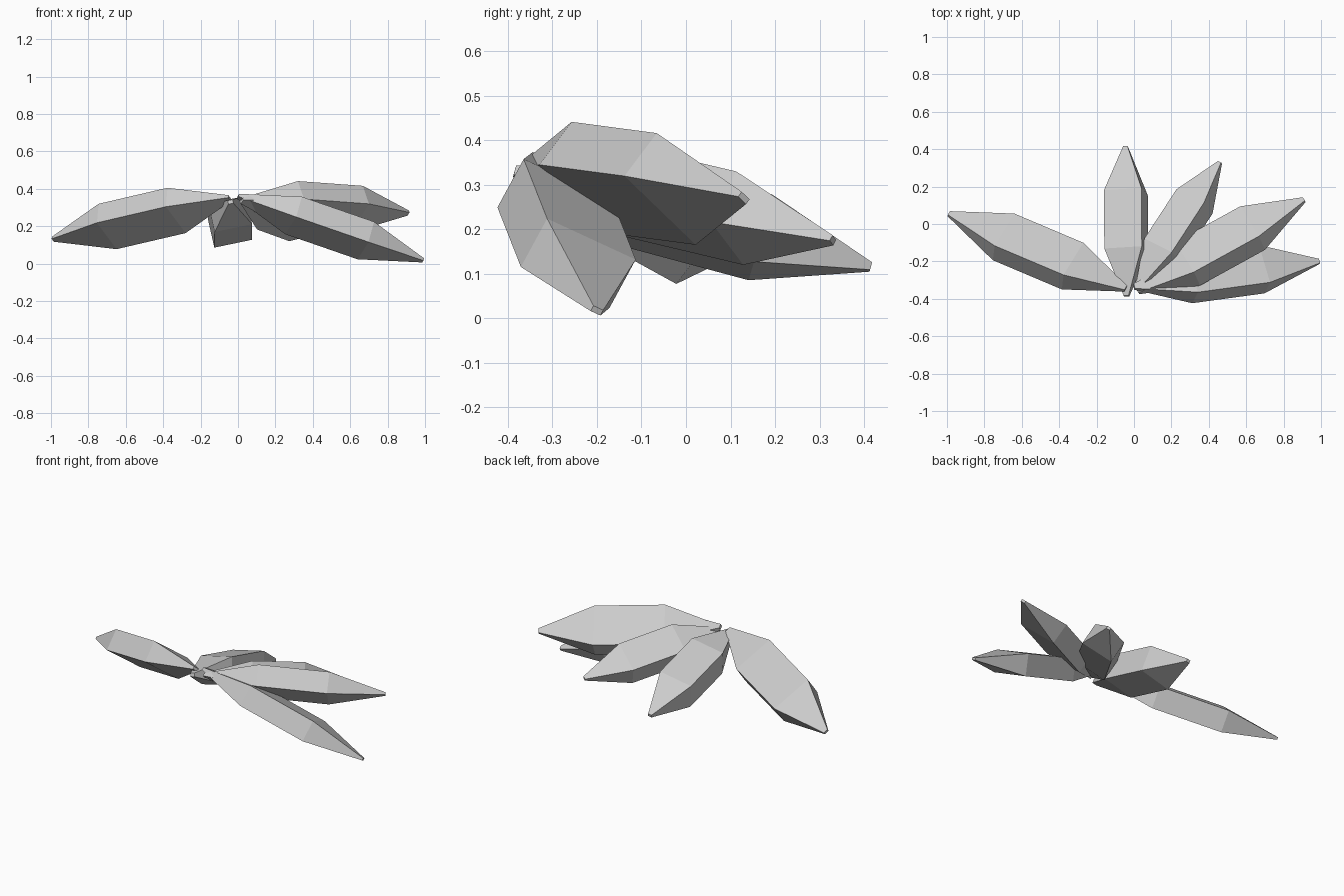
import bpy, bmesh
from mathutils import Vector

if "Cube" in bpy.data.objects:
    bpy.data.objects.remove(bpy.data.objects["Cube"])

# section stations along a leaf: (fraction of length, section scale)
STATIONS = [(0.0, 0.13), (0.30, 1.0), (0.69, 1.0), (1.0, 0.11)]


def leaf(name, base, tip, across, thick):
    """Four-sided tapered leaf; 'across' is its full width vector."""
    base, tip, across = Vector(base), Vector(tip), Vector(across)
    axis = (tip - base).normalized()
    width = across.length
    across = (across - axis * across.dot(axis)).normalized() * width / 2
    up = axis.cross(across).normalized() * thick / 2
    bm = bmesh.new()
    rings = []
    for f, s in STATIONS:
        c = base.lerp(tip, f)
        rings.append([bm.verts.new(c + (across * i + up * j) * s)
                      for i, j in ((-1, -1), (1, -1), (1, 1), (-1, 1))])
    for a, b in zip(rings, rings[1:]):
        for k in range(4):
            n = (k + 1) % 4
            bm.faces.new((a[k], a[n], b[n], b[k]))
    bm.faces.new(rings[0])
    bm.faces.new(rings[-1])
    bmesh.ops.recalc_face_normals(bm, faces=bm.faces)
    mesh = bpy.data.meshes.new(name)
    bm.to_mesh(mesh)
    bm.free()
    obj = bpy.data.objects.new(name, mesh)
    bpy.context.collection.objects.link(obj)


# fan of five leaves, left to right
leaf("leaf_left", (-.045, -.345, .35), (-.99, .055, .13), (.11, .17, -.14), .128)
leaf("leaf_back", (-.04, -.385, .33), (-.045, .415, .115), (.2, 0, .045), .16)
leaf("leaf_back_right", (.02, -.345, .335), (.46, .33, .175), (-.145, .075, -.097), .135)
leaf("leaf_right", (.02, -.36, .335), (.91, .13, .27), (-.09, .165, -.155), .125)
leaf("leaf_front_right", (0, -.335, .36), (.99, -.2, .017), (-.05, .2, -.095), .127)
